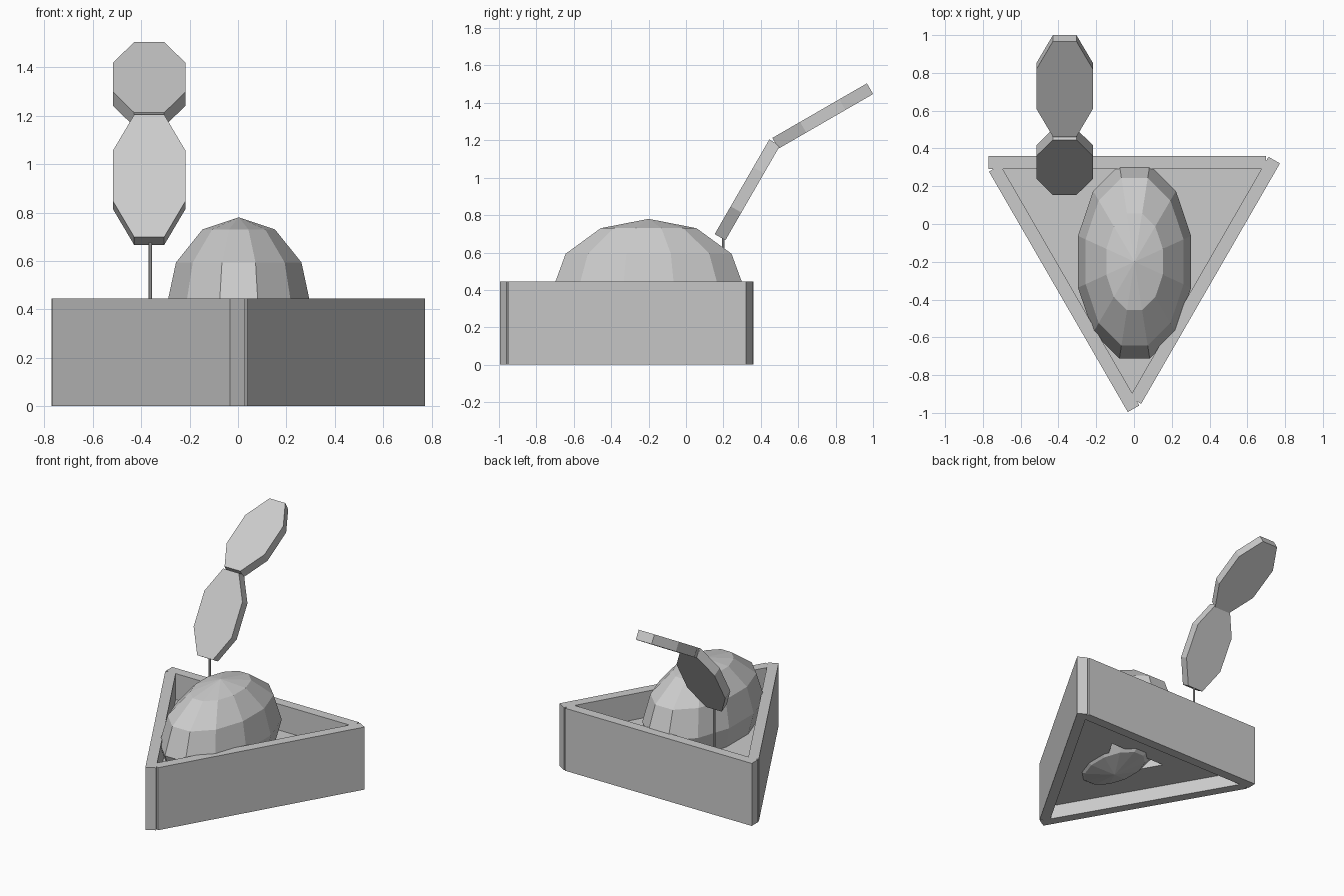
import bpy, bmesh
from math import sin, cos, pi, radians
from mathutils import Matrix, Vector

if "Cube" in bpy.data.objects:
    bpy.data.objects.remove(bpy.data.objects["Cube"])

CENTRE = Vector((-0.01, -0.105, 0))   # centroid of the triangular planter


def finish(bm, name):
    bmesh.ops.recalc_face_normals(bm, faces=bm.faces)
    mesh = bpy.data.meshes.new(name)
    bm.to_mesh(mesh)
    bm.free()
    obj = bpy.data.objects.new(name, mesh)
    bpy.context.collection.objects.link(obj)
    return obj


def prism(name, outline, z0, z1):
    """Extrude a plan outline from z0 to z1."""
    bm = bmesh.new()
    low = [bm.verts.new((x, y, z0)) for x, y in outline]
    face = bm.faces.new(low)
    ext = bmesh.ops.extrude_face_region(bm, geom=[face])
    top = [v for v in ext["geom"] if isinstance(v, bmesh.types.BMVert)]
    bmesh.ops.translate(bm, verts=top, vec=(0, 0, z1 - z0))
    return finish(bm, name)


def turn(obj, k):
    """Rotate by k thirds of a turn about the planter centre."""
    obj.data.transform(Matrix.Translation(CENTRE) @ Matrix.Rotation(k * 2 * pi / 3, 4, 'Z'))


def pad(name, location, tilt):
    """Flat octagonal plate, stretched lengthwise and tilted backwards."""
    outline = [(0.162 * cos(a), 0.316 * sin(a))
               for a in (pi / 8 + i * pi / 4 for i in range(8))]
    obj = prism(name, outline, -0.033, 0.033)
    obj.location = location
    obj.rotation_euler.x = radians(tilt)


# Three walls in a pinwheel, and three floor pieces leaving a triangular hole
R3 = 3 ** 0.5
for k in range(3):
    turn(prism(f"planter_wall_{k + 1}",
               [(-0.76, 0.395), (0.71, 0.395), (0.71, 0.465), (-0.76, 0.465)], 0, 0.445), k)
    r, R = 0.13, 0.42
    turn(prism(f"planter_floor_{k + 1}",
               [(-r * R3, r), (r * R3, r), (R * R3, R), (-R * R3, R)], 0.10, 0.26), k)

# Faceted egg-shaped boulder
bm = bmesh.new()
bmesh.ops.create_uvsphere(bm, u_segments=12, v_segments=6, radius=1,
                          matrix=Matrix.Translation((0.003, -0.2, 0.407))
                          @ Matrix.Diagonal((0.31, 0.53, 0.373, 1))
                          @ Matrix.Rotation(radians(15), 4, 'Z'))
finish(bm, "boulder")

# Plant: thin stem and two stacked pads
bm = bmesh.new()
bmesh.ops.create_cone(bm, cap_ends=True, segments=8, radius1=0.007, radius2=0.007,
                      depth=0.5, matrix=Matrix.Translation((-0.363, 0.2, 0.45)))
finish(bm, "plant_stem")
pad("lower_pad", (-0.367, 0.328, 0.935), 60)
pad("upper_pad", (-0.367, 0.731, 1.33), 30)
